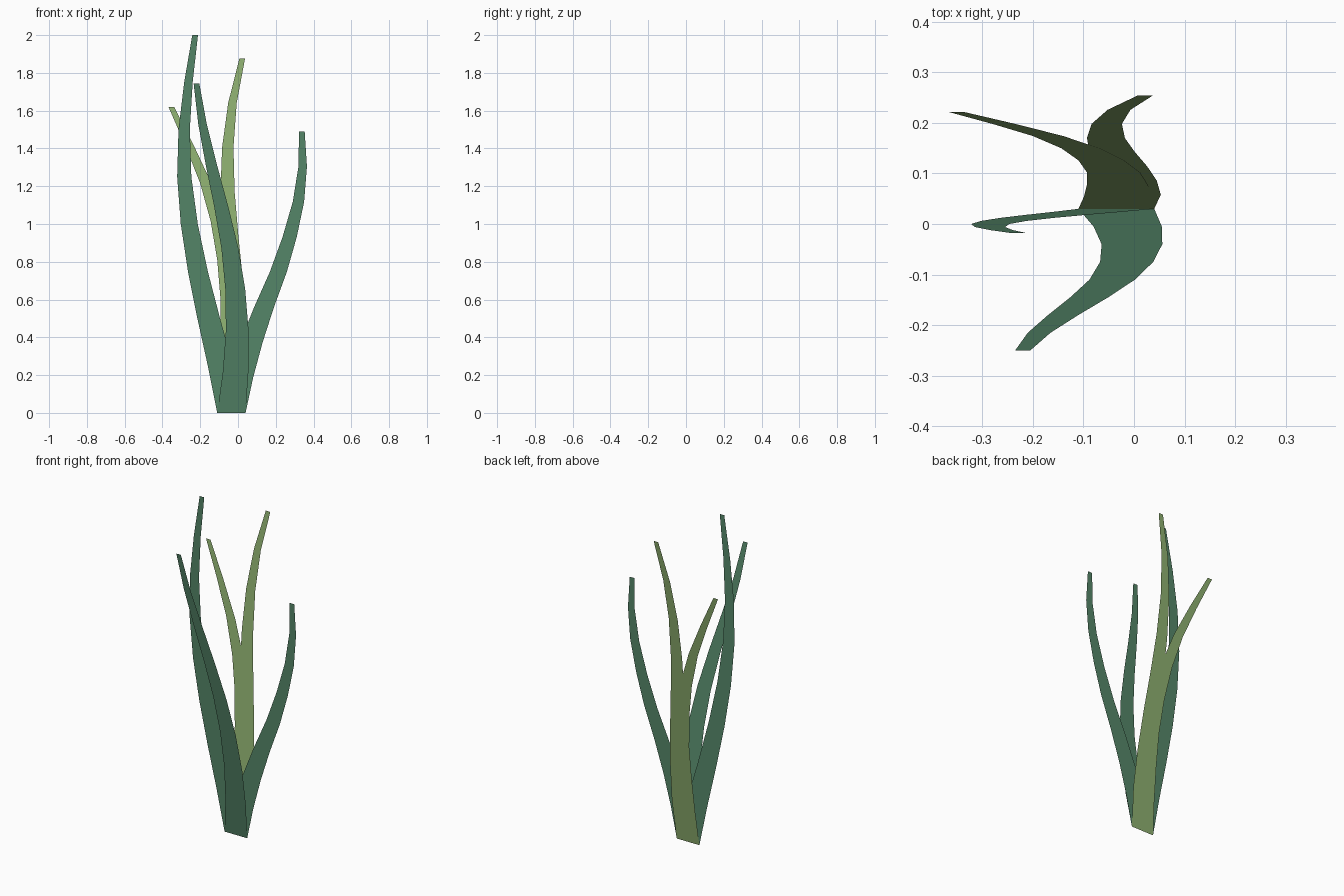
import bpy

if "Cube" in bpy.data.objects:
    bpy.data.objects.remove(bpy.data.objects["Cube"])

STEPS = 8
BASE_WIDTH, TIP_WIDTH, BASE_Y = 0.15, 0.03, 0.03


def material(name, rgb):
    mat = bpy.data.materials.new(name)
    mat.diffuse_color = (*rgb, 1)
    mat.use_nodes = True
    mat.node_tree.nodes["Principled BSDF"].inputs["Base Color"].default_value = mat.diffuse_color
    return mat


dark_green = material("dark_green", (0.09, 0.24, 0.14))
light_green = material("light_green", (0.27, 0.43, 0.16))


def blade(name, height, tip_y, left_edge, mat):
    """Flat tapering ribbon: the left edge is given, width shrinks evenly to the tip."""
    verts = []
    for i, x in enumerate(left_edge):
        t = i / STEPS
        width = BASE_WIDTH + (TIP_WIDTH - BASE_WIDTH) * t
        y = BASE_Y + (tip_y - BASE_Y) * t
        verts += [(x, y, height * t), (x + width, y, height * t)]
    # faces wound to point backwards (+y)
    faces = [(2 * i, 2 * i + 2, 2 * i + 3, 2 * i + 1) for i in range(STEPS)]
    mesh = bpy.data.meshes.new(name)
    mesh.from_pydata(verts, [], faces)
    mesh.materials.append(mat)
    obj = bpy.data.objects.new(name, mesh)
    bpy.context.collection.objects.link(obj)


# Dark outer blades
blade("left_tall_blade", 2.0, -0.018,
      [-0.11, -0.16, -0.215, -0.265, -0.303, -0.322, -0.315, -0.285, -0.242], dark_green)
blade("right_blade", 1.49, BASE_Y,
      [-0.11, -0.055, 0.01, 0.085, 0.168, 0.236, 0.29, 0.32, 0.323], dark_green)
blade("front_blade", 1.745, -0.25,
      [-0.11, -0.08, -0.064, -0.067, -0.088, -0.126, -0.17, -0.21, -0.235], dark_green)

# Light blades leaning back
blade("back_right_blade", 1.875, 0.254,
      [-0.11, -0.082, -0.075, -0.079, -0.088, -0.093, -0.084, -0.052, 0.007], light_green)
blade("back_left_blade", 1.62, 0.222,
      [-0.11, -0.099, -0.093, -0.093, -0.11, -0.144, -0.2, -0.28, -0.368], light_green)
